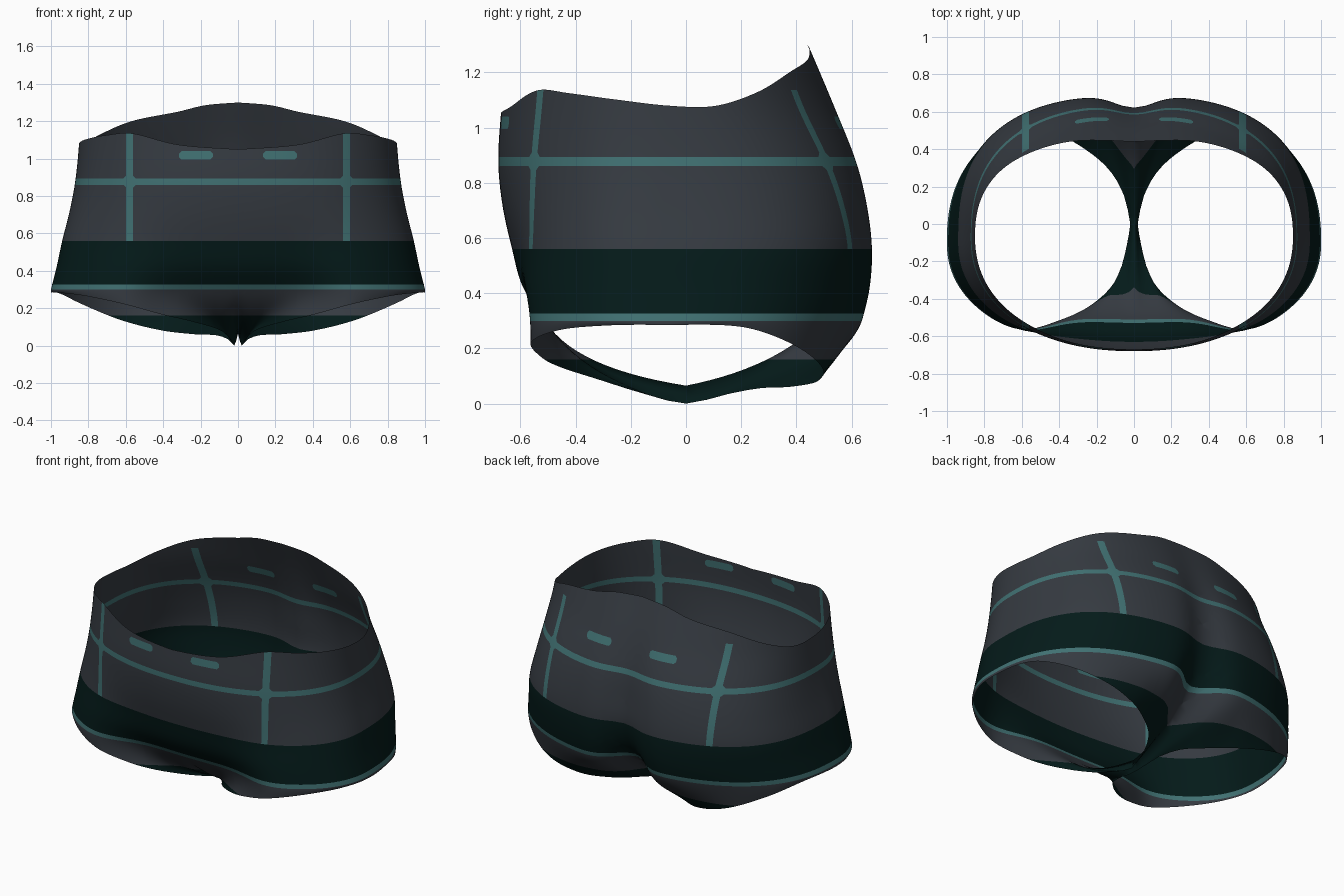
import bpy, bmesh, math
from mathutils import Vector

if "Cube" in bpy.data.objects:
    bpy.data.objects.remove(bpy.data.objects["Cube"])


def curve(table, t):
    """Smooth interpolation through (key, value...) rows."""
    n = len(table)
    i = 0
    while i < n - 2 and t > table[i + 1][0]:
        i += 1
    p, q = table[i], table[i + 1]
    h = q[0] - p[0]
    f = min(max((t - p[0]) / h, 0), 1)

    def slope(k, c):
        a, b = table[max(k - 1, 0)], table[min(k + 1, n - 1)]
        return (b[c] - a[c]) / (b[0] - a[0])
    out = []
    for c in range(1, len(p)):
        out.append((2*f**3 - 3*f**2 + 1) * p[c] + (f**3 - 2*f**2 + f) * h * slope(i, c)
                   + (3*f**2 - 2*f**3) * q[c] + (f**3 - f**2) * h * slope(i + 1, c))
    return out


# height: half width, widest y, front y, front hollow, back y, back cleft, back squareness
SECTION = [
    (0.20, 1.02, -0.10, -0.68, 0.23, 0.62, 0.23, 2.35),
    (0.30, 1.00, -0.10, -0.68, 0.17, 0.655, 0.165, 2.4),
    (0.42, 0.97, -0.10, -0.68, 0.09, 0.68, 0.10, 2.5),
    (0.56, 0.94, -0.095, -0.67, 0.04, 0.685, 0.065, 2.65),
    (0.72, 0.90, -0.085, -0.675, 0.01, 0.667, 0.055, 2.6),
    (0.88, 0.87, -0.075, -0.68, 0.0, 0.628, 0.04, 2.45),
    (1.08, 0.85, -0.07, -0.668, 0.0, 0.547, 0.02, 2.25),
    (1.30, 0.84, -0.07, -0.65, 0.0, 0.45, 0.01, 2.25),
]
# angle from front centre: waist edge height
WAIST = [(0, 1.05), (20, 1.075), (40, 1.135), (55, 1.125), (75, 1.10), (95, 1.075),
         (105, 1.08), (120, 1.125), (140, 1.2), (160, 1.25), (170, 1.285), (180, 1.3)]
# angle: point on the leg opening
LEG = [
    (0, 0, 0, 0.065), (3, 0.02, 0, 0), (6, 0.04, -0.15, 0.035), (10, 0.1, -0.31, 0.085),
    (16, 0.25, -0.45, 0.13), (24, 0.4, -0.52, 0.165), (36, 0.6, -0.562, 0.22),
    (52, 0.81, -0.465, 0.265), (72, 0.955, -0.285, 0.283), (92, 1.0, -0.08, 0.285),
    (112, 0.95, 0.2, 0.278), (127, 0.83, 0.375, 0.22), (146, 0.62, 0.49, 0.135),
    (160, 0.4, 0.475, 0.08), (168, 0.22, 0.37, 0.06), (173, 0.11, 0.26, 0.055),
    (176, 0.045, 0.13, 0.03), (178.5, 0.02, 0, 0), (180, 0, 0, 0.065),
]
SPLIT = 0.30


def body(angle, z):
    """Point on the torso wall."""
    a, mid, front, hollow, back, cleft, square = curve(SECTION, z)
    s, c = math.sin(math.radians(angle)), math.cos(math.radians(angle))
    if angle <= 90:
        x = a * max(s, 0) ** (2 / 2.2)
        y = mid + (front - mid) * max(c, 0) ** (2 / 2.2) + hollow * math.exp(-(x / 0.5) ** 4)
    else:
        x = a * max(s, 0) ** (2 / square)
        y = mid + (back - mid) * max(-c, 0) ** (2 / square) - cleft * math.exp(-(x / 0.14) ** 2)
    return Vector((x, y, z))


def column(angle, upper=30, lower=14):
    """Points from the waist edge down to the leg opening."""
    top = curve(WAIST, angle)[0]
    pts = [body(angle, top + (SPLIT - top) * k / upper) for k in range(upper + 1)]
    start, end = pts[-1], Vector(curve(LEG, angle))
    near_centre = math.exp(-(min(angle, 180 - angle) / 8) ** 2)
    drop = max(start.z - end.z, 0) * (0.45 + 0.28 * near_centre)
    slope = (body(angle, SPLIT) - body(angle, SPLIT - 0.05)) / 0.05
    mid = start - slope * drop
    for k in range(1, lower + 1):
        t = k / lower
        pts.append(start * (1 - t)**2 + mid * 2 * t * (1 - t) + end * t * t)
    pts[0].x = max(pts[0].x, 0)
    return pts


def material(name, rgb):
    m = bpy.data.materials.new(name)
    m.diffuse_color = (*rgb, 1)
    m.use_nodes = True
    m.node_tree.nodes["Principled BSDF"].inputs["Base Color"].default_value = m.diffuse_color
    return m


GREY, GREEN, TEAL = 0, 1, 2
SEAM_X, SEAM_Z, FILLET = 0.58, 0.877, 0.05


def paint(c):
    """Colour rule for panels, seams and dashes."""
    x, z = abs(c.x), c.z
    if z < 0.16:
        return GREEN
    if z < 0.30:
        return GREY
    if z < 0.327:
        return TEAL
    if z < 0.56:
        return GREEN
    if 0.86 < z < 0.893:
        return TEAL
    if 0.562 < x < 0.598 and z < 1.135:
        return TEAL
    if abs(x - SEAM_X) + abs(z - SEAM_Z) < FILLET:
        return TEAL
    if 0.135 < x < 0.315 and 0.995 < z < 1.04:
        # Dashes with clipped corners
        if abs(x - 0.225) + abs(z - 1.0175) < 0.1:
            return TEAL
    return GREY


# Right half of the garment as a grid of columns
bm = bmesh.new()
STEPS = 120
grid = [[bm.verts.new(p) for p in column(180 * i / STEPS)] for i in range(STEPS + 1)]
for a, b in zip(grid, grid[1:]):
    for j in range(len(a) - 1):
        bm.faces.new((a[j], a[j + 1], b[j + 1], b[j]))

# Cut clean edges for the panels, seams and dashes
cuts = [((0, 0, z), (0, 0, 1)) for z in (0.16, 0.30, 0.327, 0.56, 0.86, 0.893, 0.995, 1.04, 1.135)]
cuts += [((x, 0, 0), (1, 0, 0)) for x in (0.135, 0.315, 0.562, 0.598)]
for cx, cz, r in ((SEAM_X, SEAM_Z, FILLET), (0.225, 1.0175, 0.1)):
    cuts += [((cx + sx * r, 0, cz), (sx, 0, sz)) for sx in (-1, 1) for sz in (-1, 1)]
for co, no in cuts:
    bmesh.ops.bisect_plane(bm, geom=bm.verts[:] + bm.edges[:] + bm.faces[:],
                           dist=1e-5, plane_co=co, plane_no=no)
bmesh.ops.remove_doubles(bm, verts=bm.verts[:], dist=1e-5)
for f in bm.faces:
    f.material_index = paint(f.calc_center_median())
    f.smooth = True

mesh = bpy.data.meshes.new("briefs")
bm.to_mesh(mesh)
bm.free()
mesh.materials.append(material("charcoal_grey", (0.036, 0.043, 0.053)))
mesh.materials.append(material("dark_green", (0.0013, 0.0105, 0.010)))
mesh.materials.append(material("teal", (0.052, 0.165, 0.17)))
briefs = bpy.data.objects.new("briefs", mesh)
bpy.context.collection.objects.link(briefs)

# Left half
mirror = briefs.modifiers.new("left_half", 'MIRROR')
mirror.use_clip = True
mirror.merge_threshold = 0.0005
